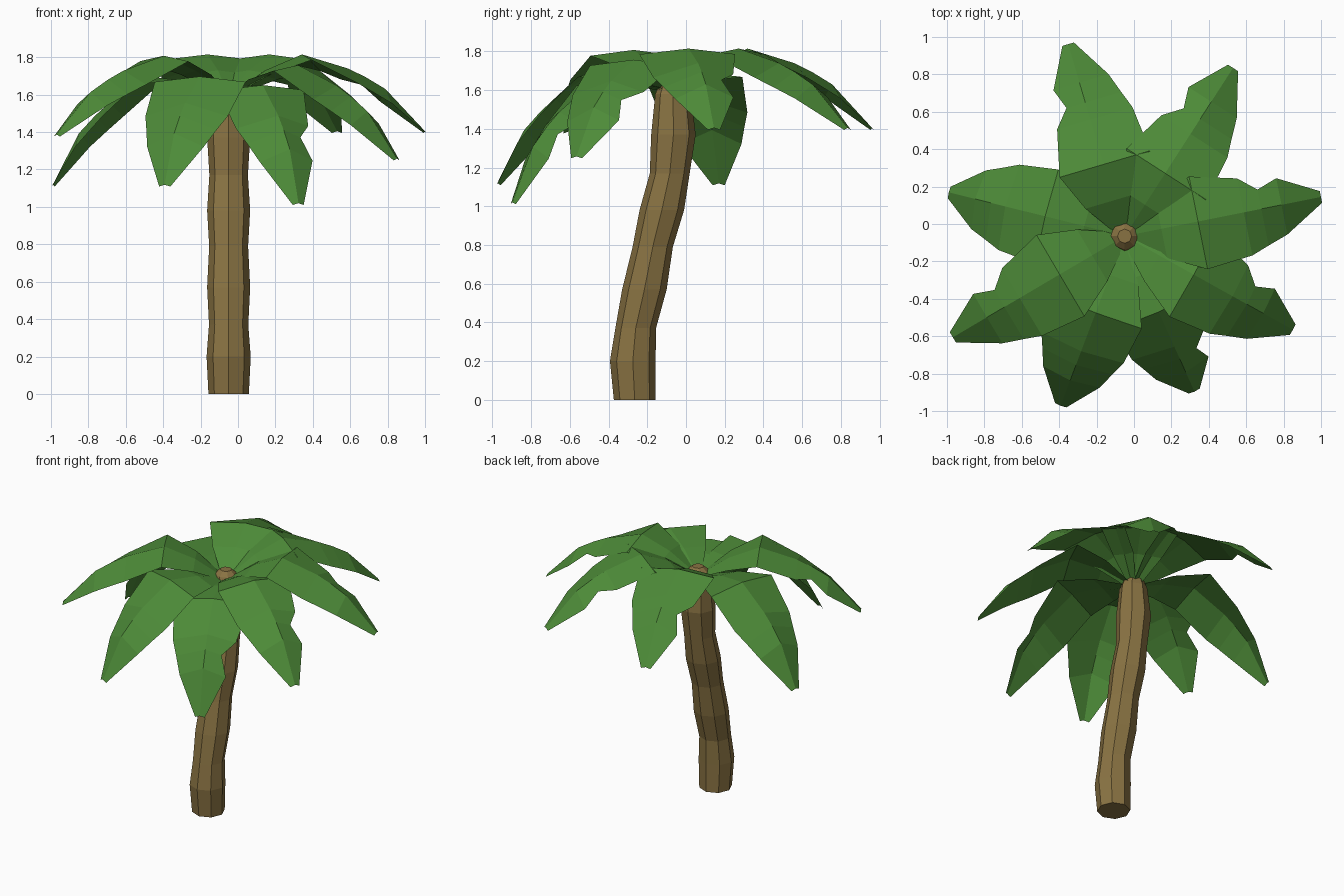
import bpy, bmesh
from math import radians, sin, cos, pi
from mathutils import Vector, Matrix

if "Cube" in bpy.data.objects:
    bpy.data.objects.remove(bpy.data.objects["Cube"])


def material(name, color):
    m = bpy.data.materials.new(name)
    m.diffuse_color = (*color, 1)
    m.use_nodes = True
    m.node_tree.nodes["Principled BSDF"].inputs["Base Color"].default_value = m.diffuse_color
    return m


def make_object(name, bm, mat):
    me = bpy.data.meshes.new(name)
    bm.to_mesh(me)
    bm.free()
    me.materials.append(mat)
    ob = bpy.data.objects.new(name, me)
    bpy.context.collection.objects.link(ob)
    return ob


bark = material("bark", (0.25, 0.17, 0.055))
green = material("leaf_green", (0.075, 0.26, 0.04))

# Trunk: octagonal rings (z, y centre, radius) following a leaning curve, domed top
SIDES = 8
CX = -0.05
rings = [(0, -.265, .108), (.2, -.275, .118), (.37, -.26, .105), (.57, -.215, .115),
         (.79, -.172, .104), (.98, -.125, .115), (1.17, -.084, .103),
         (1.37, -.065, .115), (1.58, -.067, .092), (1.63, -.065, .072), (1.66, -.065, .038)]
bm = bmesh.new()
loops = []
for z, y, r in rings:
    loops.append([bm.verts.new((CX + r * cos(2 * pi * i / SIDES), y + r * sin(2 * pi * i / SIDES), z))
                  for i in range(SIDES)])
for a, b in zip(loops, loops[1:]):
    for i in range(SIDES):
        j = (i + 1) % SIDES
        bm.faces.new((a[i], a[j], b[j], b[i]))
bm.faces.new(loops[0][::-1])
bm.faces.new(loops[-1])
make_object("trunk", bm, bark)

# Leaf rows: distance out, spine height, full half width, notched half width, edge droop
ROWS = [(.04, 0, .05, .05, .01), (.2, .11, .16, .16, .02), (.4, .195, .26, .245, .03),
        (.65, .12, .235, .185, .075), (.745, .075, .2, .105, .08),
        (.855, .01, .162, .145, .075), (1.07, -.215, .032, .032, .01)]


def leaf(name, azimuth, pitch, notch):
    """notch: 1 = cut on the left edge, -1 = on the right edge, 0 = none."""
    bm = bmesh.new()
    grid = []
    for u, h, full, cut, droop in ROWS:
        left = cut if notch == 1 else full
        right = cut if notch == -1 else full
        grid.append([bm.verts.new((u, left, h - droop * left / full)),
                     bm.verts.new((u, 0, h)),
                     bm.verts.new((u, -right, h - droop * right / full))])
    for a, b in zip(grid, grid[1:]):
        for i in (0, 1):
            bm.faces.new((a[i], a[i + 1], b[i + 1], b[i]))
    m = (Matrix.Translation(Vector((CX, -.065, 1.62)))
         @ Matrix.Rotation(radians(azimuth), 4, 'Z')
         @ Matrix.Rotation(radians(pitch), 4, 'Y'))
    bm.transform(m)
    make_object(name, bm, green)


# Crown: azimuth, downward pitch, notch side for each leaf
crown = [(106.4, 0, 1), (57.2, 0, 1), (11.3, 0, 1), (-29.1, 8, 1),
         (-65.8, 22, 1), (249.3, 16, 0), (210.5, 1, -1), (166, 16, 0)]
for n, (az, pitch, notch) in enumerate(crown):
    leaf(f"leaf_{n + 1}", az, pitch, notch)
